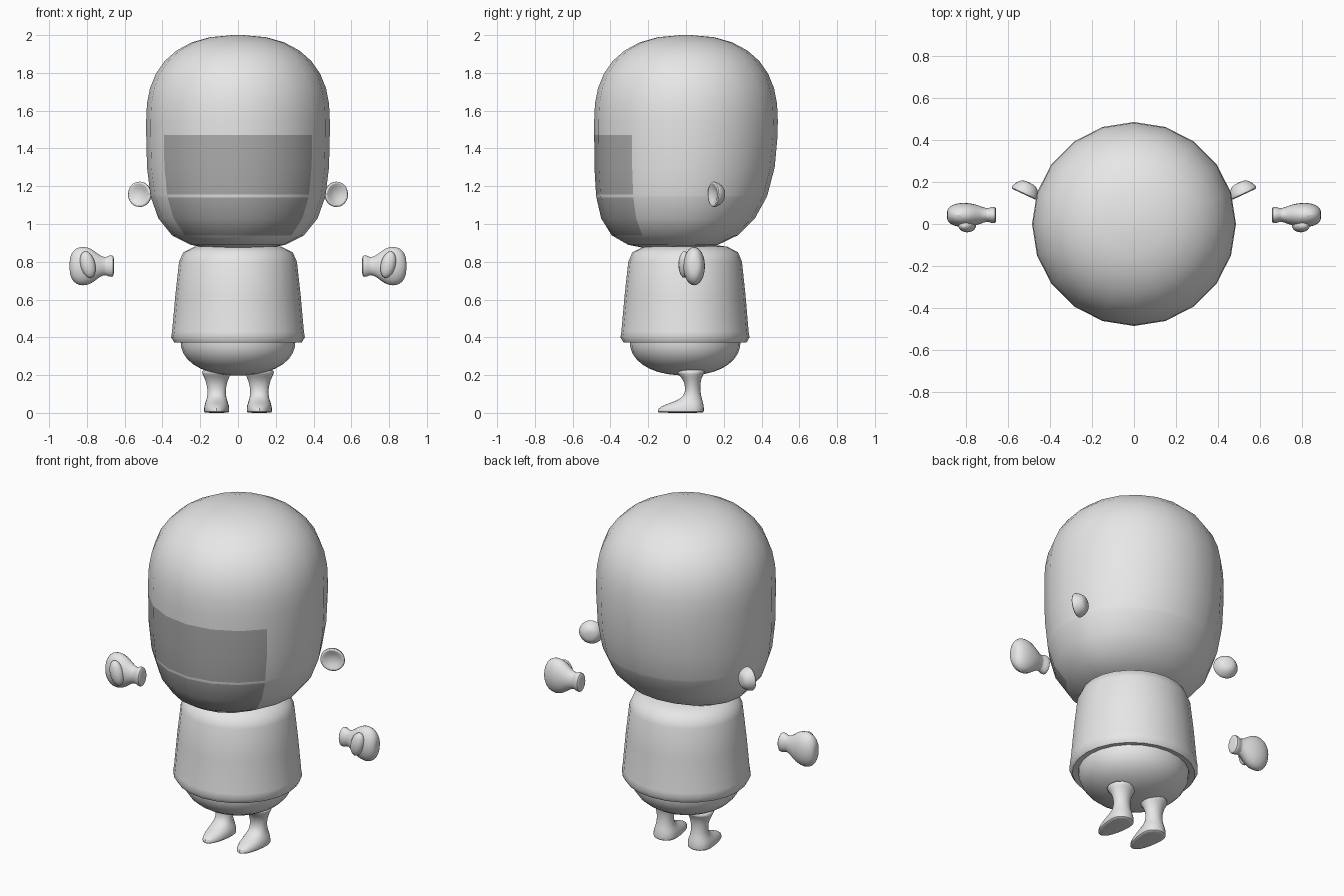
import bpy, bmesh, math
from mathutils import Matrix, Vector

cube = bpy.data.objects.get("Cube")
if cube:
    bpy.data.objects.remove(cube, do_unlink=True)


def material(name, value):
    mat = bpy.data.materials.new(name)
    mat.use_nodes = True
    colour = (value, value, value, 1)
    mat.diffuse_color = colour
    bsdf = next(n for n in mat.node_tree.nodes if n.type == "BSDF_PRINCIPLED")
    bsdf.inputs["Base Color"].default_value = colour
    return mat


LIGHT = material("light grey", 0.8)
DARK = material("dark grey", 0.42)


def finish(name, bm, subdivisions=0):
    """Turn a bmesh into a smooth shaded object that keeps its sharp edges."""
    bmesh.ops.recalc_face_normals(bm, faces=bm.faces)
    mesh = bpy.data.meshes.new(name)
    bm.to_mesh(mesh)
    bm.free()
    mesh.shade_smooth()
    mesh.set_sharp_from_angle(angle=math.radians(50))
    mesh.materials.append(LIGHT)
    obj = bpy.data.objects.new(name, mesh)
    bpy.context.collection.objects.link(obj)
    if subdivisions:
        modifier = obj.modifiers.new("smooth", "SUBSURF")
        modifier.levels = modifier.render_levels = subdivisions
    return obj


def loft(name, rings, sides, place, subdivisions=0):
    """Skin rings of (position, half width, front depth, back depth).
    The place function maps across, depth and position to the model."""
    bm = bmesh.new()
    loops = []
    for position, width, front, back in rings:
        loop = []
        for i in range(sides):
            angle = math.tau * i / sides
            depth = -math.cos(angle)
            depth *= front if depth < 0 else back
            loop.append(bm.verts.new(place(width * math.sin(angle), depth, position)))
        loops.append(loop)
    for lower, upper in zip(loops, loops[1:]):
        for i in range(sides):
            j = (i + 1) % sides
            bm.faces.new((lower[i], lower[j], upper[j], upper[i]))
    bm.faces.new(loops[0])
    bm.faces.new(loops[-1])
    return finish(name, bm, subdivisions)


def upright(across, depth, height):
    return Vector((across, depth, height))


def bulge(t, power):
    """Superellipse radius, from full at the middle to nothing at t = 1."""
    return (1 - abs(t) ** power) ** (1 / power)


# Head: a tall dome over a jaw that is full in front and slopes in at the back
HEAD_RADIUS, BROW, DOME, JAW = 0.486, 1.55, 0.45, 0.68
mask_low, mask_high, panel_low, panel_high = 0.94, 1.14, 1.155, 1.47
head_rings = []
for z in (0.876, 0.89, mask_low, 1.03, mask_high, panel_low, 1.3, panel_high):
    t = (BROW - z) / JAW
    head_rings.append((z, *(HEAD_RADIUS * bulge(t, power) for power in (3.5, 4.5, 2.5))))
for step in range(9):
    t = math.sin(math.radians(11 * step))
    radius = HEAD_RADIUS * bulge(t, 2.4)
    head_rings.append((BROW + DOME * t, radius, radius, radius))
head = loft("head", head_rings, 20, upright)

# Face panel and lower mask: three facets to each side of the front
head.data.materials.append(DARK)
for face in head.data.polygons:
    x, y, z = face.center
    in_front = abs(math.atan2(x, -y)) < math.radians(54)
    if in_front and (mask_low < z < mask_high or panel_low < z < panel_high):
        face.material_index = 1

# Shirt with a turned-in hem, and the round hips below it
SHIRT = [(0.4, 0.29), (0.376, 0.305), (0.372, 0.337), (0.4, 0.354), (0.43, 0.349),
         (0.62, 0.332), (0.8, 0.312), (0.85, 0.29), (0.88, 0.23), (0.89, 0.15)]
loft("shirt", [(z, w, w * 0.98, w * 0.95) for z, w in SHIRT], 24, upright)

HIP_RADIUS, HIP_TOP, HIP_DROP = 0.304, 0.38, 0.182
hip_rings = []
for step in range(-1, 9):
    t = math.sin(math.radians(10.5 * step))
    width = HIP_RADIUS * bulge(t, 2.2)
    hip_rings.append((HIP_TOP - HIP_DROP * t, width, width * 0.98, width * 0.95))
loft("hips", hip_rings, 24, upright)

# Leg and foot rings from sole to hip, around the ankle
LEG = [(0, 0.064, 0.18, 0.06), (0.004, 0.07, 0.19, 0.068), (0.025, 0.07, 0.187, 0.068),
       (0.045, 0.066, 0.145, 0.065), (0.065, 0.058, 0.08, 0.06), (0.09, 0.051, 0.042, 0.052),
       (0.13, 0.05, 0.033, 0.046), (0.175, 0.062, 0.045, 0.05), (0.205, 0.078, 0.075, 0.065),
       (0.235, 0.09, 0.1, 0.09)]
# Hand rings from cuff to knuckles: position, half height, half depth
HAND = [(0.657, 0.04, 0.03), (0.659, 0.06, 0.042), (0.683, 0.06, 0.04), (0.7, 0.045, 0.03),
        (0.735, 0.06, 0.046), (0.775, 0.098, 0.058), (0.82, 0.11, 0.062), (0.86, 0.1, 0.054),
        (0.885, 0.066, 0.037), (0.892, 0.03, 0.018)]
# Ear rings from the back of the shell over the rim into the dish: depth, radius
EAR = [(-0.045, 0.025), (-0.035, 0.05), (0, 0.07), (0.014, 0.072),
       (0.02, 0.062), (0.01, 0.042), (0.002, 0.015)]
ear_turn = Matrix.Rotation(math.radians(25), 3, "Z")

for side, sign in (("left", 1), ("right", -1)):
    def place_leg(across, depth, height):
        return Vector((sign * (across + 0.113), depth + 0.03, height))

    def place_hand(across, depth, position):
        return Vector((sign * position, depth + 0.043, across + 0.777))

    def place_ear(across, depth, position):
        point = ear_turn @ Vector((across, -position, depth)) + Vector((0.517, 0.157, 1.157))
        return Vector((sign * point.x, point.y, point.z))

    loft(side + "_leg", LEG, 12, place_leg, 1)
    loft(side + "_hand", [(x, h, d, d) for x, h, d in HAND], 12, place_hand, 1)
    loft(side + "_ear", [(d, r, r, r) for d, r in EAR], 12, place_ear, 1)

    # Thumb laid across the front of the fist
    bm = bmesh.new()
    bmesh.ops.create_uvsphere(bm, u_segments=14, v_segments=10, radius=1)
    bmesh.ops.transform(bm, verts=bm.verts, matrix=(
        Matrix.Translation((sign * 0.795, -0.008, 0.785))
        @ Matrix.Rotation(sign * 0.25, 4, "Y")
        @ Matrix.Diagonal((0.04, 0.032, 0.072, 1))))
    finish(side + "_thumb", bm)
